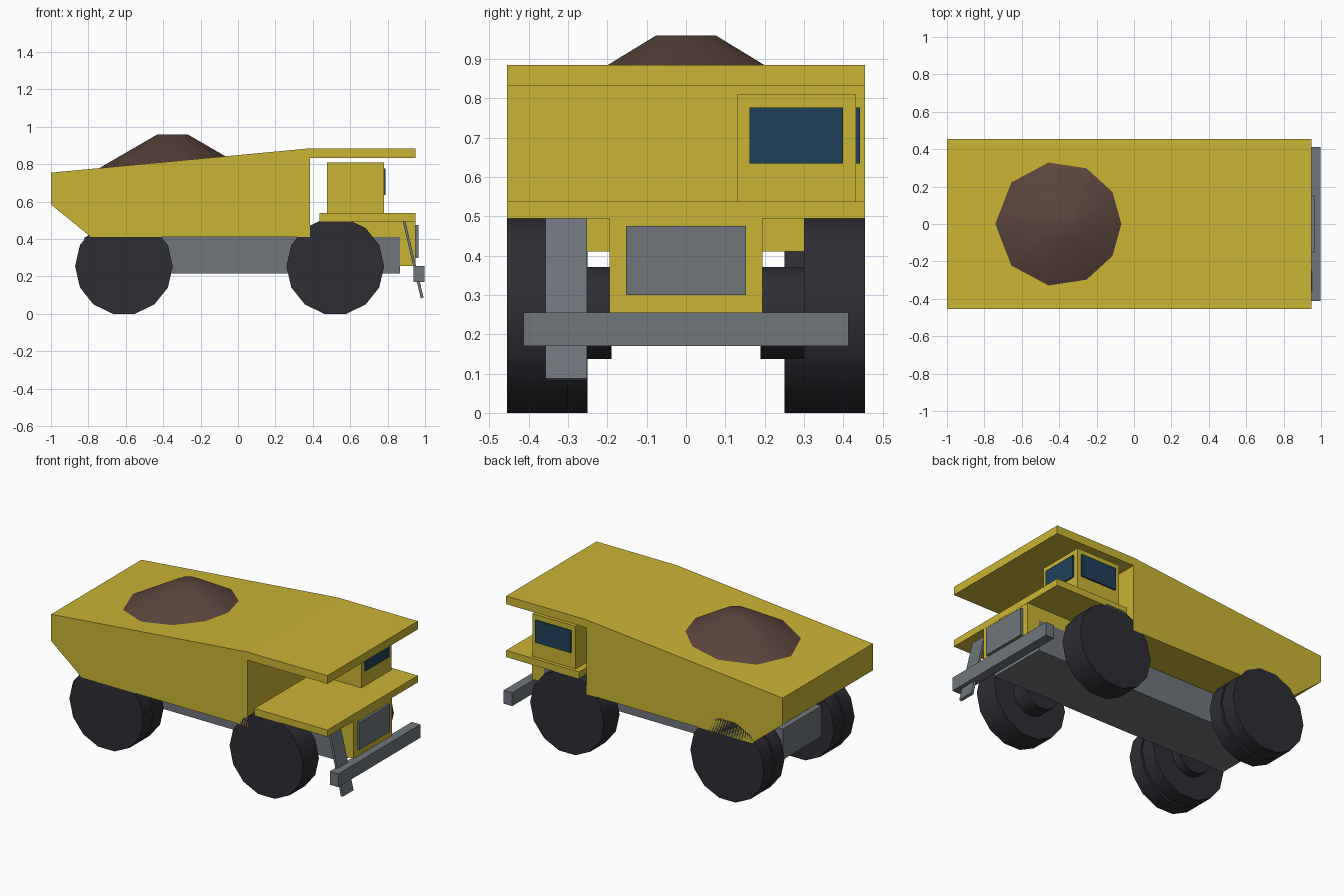
import bpy, bmesh, math
from mathutils import Matrix, Vector

cube = bpy.data.objects.get("Cube")
if cube:
    bpy.data.objects.remove(cube, do_unlink=True)


def material(name, rgb):
    m = bpy.data.materials.new(name)
    m.use_nodes = True
    m.diffuse_color = (*rgb, 1)
    m.node_tree.nodes["Principled BSDF"].inputs["Base Color"].default_value = (*rgb, 1)
    return m


YELLOW = material("yellow_paint", (0.59, 0.46, 0.035))
GREY = material("grey_steel", (0.16, 0.18, 0.20))
RUBBER = material("dark_rubber", (0.026, 0.026, 0.034))
GLASS = material("blue_glass", (0.014, 0.051, 0.10))
EARTH = material("brown_earth", (0.10, 0.058, 0.045))


def finish(name, bm, mat, smooth=None):
    bmesh.ops.recalc_face_normals(bm, faces=bm.faces)
    me = bpy.data.meshes.new(name)
    bm.to_mesh(me)
    bm.free()
    me.materials.append(mat)
    ob = bpy.data.objects.new(name, me)
    bpy.context.collection.objects.link(ob)
    if smooth:
        bpy.ops.object.select_all(action="DESELECT")
        ob.select_set(True)
        bpy.context.view_layer.objects.active = ob
        bpy.ops.object.shade_smooth_by_angle(angle=math.radians(smooth))
    return ob


def prism(name, profile, y0, y1, mat):
    """Extrude an x-z outline along y."""
    bm = bmesh.new()
    face = bm.faces.new([bm.verts.new((x, y0, z)) for x, z in profile])
    out = bmesh.ops.extrude_face_region(bm, geom=[face])["geom"]
    verts = [v for v in out if isinstance(v, bmesh.types.BMVert)]
    bmesh.ops.translate(bm, verts=verts, vec=(0, y1 - y0, 0))
    return finish(name, bm, mat)


def box(name, x, y, z, mat):
    return prism(name, [(x[0], z[0]), (x[1], z[0]), (x[1], z[1]), (x[0], z[1])], *y, mat)


def wheel(name, x, y0, y1, radius=0.261):
    """Fourteen-sided disc lying across the truck, flat side down."""
    bm = bmesh.new()
    bmesh.ops.create_cone(bm, cap_ends=True, segments=14, radius1=radius,
                          radius2=radius, depth=abs(y1 - y0))
    bmesh.ops.rotate(bm, verts=bm.verts, matrix=Matrix.Rotation(math.pi / 2, 3, "X"))
    # put vertices at the fore and aft extremes
    far = max(bm.verts, key=lambda v: v.co.x).co
    turn = math.atan2(far.z, far.x)
    bmesh.ops.rotate(bm, verts=bm.verts, matrix=Matrix.Rotation(turn, 3, "Y"))
    bmesh.ops.translate(bm, verts=bm.verts, vec=(x, (y0 + y1) / 2, 0.2545))
    return finish(name, bm, RUBBER, 30)


# Dump body with its canopy
W = 0.455
prism("dump_body", [(-1, 0.755), (-1, 0.585), (-0.785, 0.41), (0.385, 0.41),
                    (0.385, 0.833), (0.95, 0.833), (0.95, 0.885), (0.385, 0.885)],
      -W, W, YELLOW)

# Earth load
bm = bmesh.new()
bmesh.ops.create_cone(bm, cap_ends=True, segments=10, radius1=0.425, radius2=0.08, depth=0.20)
far = max(bm.verts, key=lambda v: v.co.x).co
bmesh.ops.rotate(bm, verts=bm.verts,
                 matrix=Matrix.Rotation(-math.atan2(far.y, far.x), 3, "Z"))
bmesh.ops.translate(bm, verts=bm.verts, vec=(-0.35, 0, 0.86))
finish("earth_load", bm, EARTH, 35)

# Chassis, deck and nose
box("chassis", (-0.82, 0.867), (-0.195, 0.195), (0.215, 0.41), GREY)
box("deck", (0.435, 0.95), (-W, W), (0.495, 0.538), YELLOW)
box("nose", (0.44, 0.949), (-0.194, 0.194), (0.255, 0.495), YELLOW)
box("grille", (0.945, 0.965), (-0.152, 0.152), (0.30, 0.475), GREY)
box("bumper", (0.937, 0.997), (-0.413, 0.413), (0.17, 0.255), GREY)
prism("ladder", [(0.881, 0.495), (0.895, 0.495), (0.992, 0.088), (0.977, 0.083)],
      -0.358, -0.252, GREY)

# Cab with windows
box("cab", (0.475, 0.78), (0.13, 0.433), (0.538, 0.81), YELLOW)
box("front_window", (0.78, 0.789), (0.162, 0.40), (0.635, 0.777), GLASS)
box("side_window", (0.505, 0.755), (0.433, 0.442), (0.635, 0.777), GLASS)

# Wheels: single at the front, twin at the rear
for side, s in (("left", 1), ("right", -1)):
    wheel(f"front_wheel_{side}", 0.52, s * 0.30, s * W)
    wheel(f"rear_outer_wheel_{side}", -0.61, s * 0.36, s * W)
    wheel(f"rear_inner_wheel_{side}", -0.61, s * 0.25, s * 0.345)
    wheel(f"rear_hub_{side}", -0.61, s * 0.19, s * 0.37, 0.12)
    wheel(f"front_hub_{side}", 0.52, s * 0.19, s * 0.32, 0.12)
